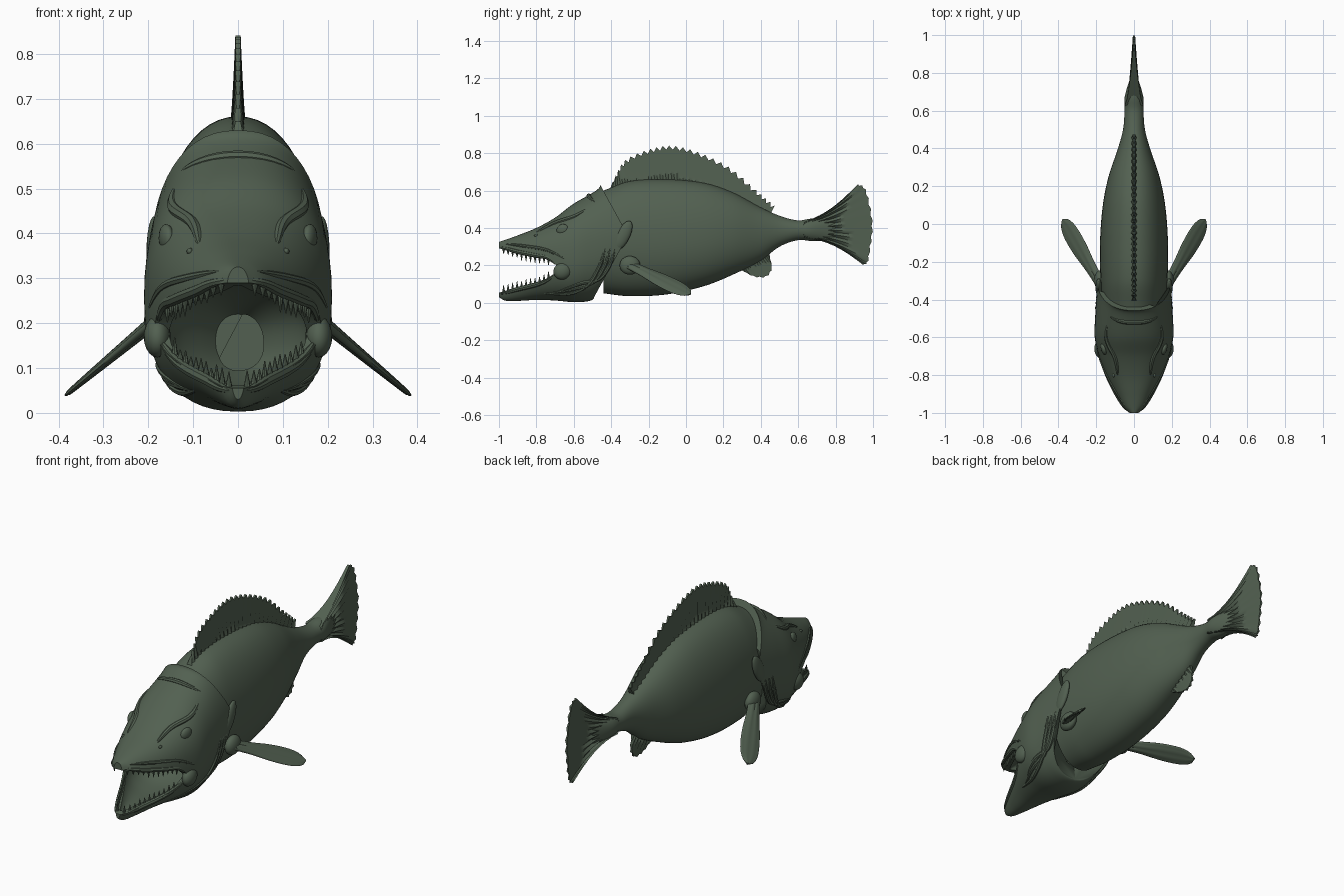
import bpy, bmesh, math, random
from mathutils import Vector, Matrix

random.seed(4)
if "Cube" in bpy.data.objects:
    bpy.data.objects.remove(bpy.data.objects["Cube"])

skin = bpy.data.materials.new("dark_olive_green")
skin.use_nodes = True
GREEN = (0.085, 0.118, 0.082, 1)
skin.diffuse_color = GREEN
skin.node_tree.nodes["Principled BSDF"].inputs["Base Color"].default_value = GREEN


# ---------- helpers ----------
def finish(name, bm, angle=40):
    bmesh.ops.recalc_face_normals(bm, faces=bm.faces)
    me = bpy.data.meshes.new(name)
    bm.to_mesh(me)
    bm.free()
    me.materials.append(skin)
    me.shade_smooth()
    me.set_sharp_from_angle(angle=math.radians(angle))
    ob = bpy.data.objects.new(name, me)
    bpy.context.collection.objects.link(ob)
    return ob


def loft(name, rings, angle=40):
    """Skin closed rings of points and cap both ends."""
    bm = bmesh.new()
    rows = [[bm.verts.new(p) for p in ring] for ring in rings]
    for a, b in zip(rows, rows[1:]):
        for i in range(len(a)):
            j = (i + 1) % len(a)
            bm.faces.new((a[i], a[j], b[j], b[i]))
    bm.faces.new(rows[0])
    bm.faces.new(rows[-1])
    return finish(name, bm, angle)


def at(table, y):
    """Smoothly interpolate table rows keyed by their first value."""
    y = min(max(y, table[0][0]), table[-1][0])
    i = next(k for k in range(len(table) - 1) if y <= table[k + 1][0])
    p, q = table[i], table[i + 1]
    o, r = table[max(i - 1, 0)], table[min(i + 2, len(table) - 1)]
    h = q[0] - p[0]
    s = (y - p[0]) / h
    out = []
    for c in range(1, len(p)):
        m0 = (q[c] - o[c]) / (q[0] - o[0]) * h
        m1 = (r[c] - p[c]) / (r[0] - p[0]) * h
        d = q[c] - p[c]
        out.append(p[c] + s * m0 + s * s * (3 * d - 2 * m0 - m1) + s ** 3 * (m0 + m1 - 2 * d))
    return out


def along(points, t):
    return at([(i / (len(points) - 1), *p) for i, p in enumerate(points)], t)


def section(table, y, n, seg=56):
    w, top, bot, mid = at(table, y)
    ring = []
    for i in range(seg):
        a = math.tau * i / seg
        c, s = math.cos(a), math.sin(a)
        x = w * math.copysign(abs(c) ** (2 / n), c)
        z = mid + (top - mid if s > 0 else mid - bot) * math.copysign(abs(s) ** (2 / n), s)
        ring.append((x, y, z))
    return ring


def sweep(table, y0, y1, count, n):
    return [section(table, y0 + (y1 - y0) * i / count, n) for i in range(count + 1)]


def tube(name, pts, radius):
    """Raised fold with tapered ends."""
    rings = []
    for i, p in enumerate(pts):
        p = Vector(p)
        d = (Vector(pts[min(i + 1, len(pts) - 1)]) - Vector(pts[max(i - 1, 0)])).normalized()
        side = d.orthogonal() if abs(d.z) > 0.95 else d.cross(Vector((0, 0, 1)))
        side.normalize()
        up = side.cross(d)
        r = radius * (0.25 + 0.75 * math.sin(math.pi * i / (len(pts) - 1)) ** 0.5)
        rings.append([p + r * (side * math.cos(a) + up * math.sin(a))
                      for a in (math.tau * k / 8 for k in range(8))])
    return loft(name, rings)


def blob(name, centre, size, tilt=0, yaw=0):
    bm = bmesh.new()
    m = (Matrix.Translation(centre) @ Matrix.Rotation(yaw, 4, 'Z')
         @ Matrix.Rotation(tilt, 4, 'X') @ Matrix.Diagonal((*size, 1)))
    bmesh.ops.create_uvsphere(bm, u_segments=20, v_segments=12, radius=1, matrix=m)
    return finish(name, bm)


def fin(name, base, tip, rays, thick, edge, notch, bulge=0):
    """Ribbed fin: thick rays with thin, notched membrane between them."""
    rings, rows = [], 8
    for k in range(2 * rays + 1):
        t = k / (2 * rays)
        b, p = Vector(along(base, t)), Vector(along(tip, t))
        if k % 2:
            p -= (p - b).normalized() * notch
        half = []
        for j in range(rows + 1):
            s = j / rows
            q = b.lerp(p, s)
            q.y += bulge * math.sin(math.pi * s) * (2 * t - 1)
            half.append((q, (thick + (edge - thick) * s ** 0.6) * (0.45 if k % 2 else 1)))
        rings.append([(x, *q) for q, x in half] + [(-x, *q) for q, x in reversed(half)])
    return loft(name, rings, 50)


# ---------- body ----------
BODY = [(-.44, .165, .6, .05, .33), (-.3, .177, .65, .035, .33), (-.1, .18, .66, .045, .33),
        (.1, .165, .64, .09, .34), (.25, .135, .59, .15, .36), (.4, .085, .51, .225, .375),
        (.5, .058, .465, .3, .385), (.6, .05, .44, .335, .39), (.67, .05, .45, .33, .39),
        (.8, .012, .45, .33, .39)]
loft("body", sweep(BODY, -.44, .8, 70, 2.1))

# ---------- head with open mouth ----------
HEAD = [(-1, .025, .325, .03, .27), (-.97, .06, .335, .012, .26), (-.9, .1, .36, .01, .25),
        (-.8, .148, .4, .015, .25), (-.7, .185, .455, .012, .25), (-.6, .208, .53, .003, .25),
        (-.5, .206, .58, .008, .28), (-.36, .196, .63, .025, .32)]
HN = 2.3


def swept_back(p):
    # gill cover reaches further back at mid height
    k = min(max((p[1] + .6) / .24, 0), 1)
    return (p[0], p[1] + k * k * (.05 - .55 * abs(p[2] - .36)), p[2])


head = loft("head", [[swept_back(p) for p in r] for r in sweep(HEAD, -1, -.36, 50, HN)])

# rows: y, upper lip height, lower lip height
LIPS = [(-1.1, .29, .055), (-1, .29, .055), (-.9, .265, .08), (-.8, .245, .105),
        (-.72, .225, .14), (-.68, .185, .175)]
ys = [-1.1 + .42 * i / 24 for i in range(25)]
outline = [(y, at(LIPS, y)[0]) for y in ys] + [(y, at(LIPS, y)[1]) for y in reversed(ys)]
gape = loft("gape_cutter", [[(x, *p) for p in outline] for x in (-.4, .4)])
CAVITY = [(-.97, .02, .29, .045, .17), (-.9, .065, .3, .05, .17), (-.8, .115, .31, .05, .17),
          (-.7, .15, .3, .05, .17), (-.6, .15, .28, .06, .17), (-.47, .05, .22, .1, .16)]
throat = loft("throat_cutter", sweep(CAVITY, -.97, -.47, 24, 2.2))
for cutter in (gape, throat):
    mod = head.modifiers.new("mouth", 'BOOLEAN')
    mod.operation, mod.solver, mod.object = 'DIFFERENCE', 'EXACT', cutter
    cutter.hide_render = True
cut = bpy.data.meshes.new_from_object(head.evaluated_get(bpy.context.evaluated_depsgraph_get()))
head.modifiers.clear()
head.data = cut
cut.shade_smooth()
cut.set_sharp_from_angle(angle=math.radians(40))
for cutter in (gape, throat):
    bpy.data.objects.remove(cutter)


def side(y, z):
    """Half width of the head at a given place."""
    w, top, bot, mid = at(HEAD, y)
    f = abs(z - mid) / (top - mid if z > mid else mid - bot)
    return w * max(1 - f ** HN, 0) ** (1 / HN)


def fold(name, path, radius, sign, lift=0):
    pts = [along(path, i / 24) for i in range(25)]
    return tube(name, [(sign * (side(y, z) + lift), y, z) for y, z in pts], radius)


# ---------- lips and teeth ----------
for row, jaw in enumerate(("upper", "lower")):
    way = 1 - 2 * row
    bm = bmesh.new()
    for sign in (-1, 1):
        lip = [(y, at(LIPS, y)[row] + way * .008) for y in (-.995, -.95, -.9, -.8, -.74, -.69)]
        fold(jaw + "_lip", lip, .013, sign, -.008)
        for i in range(11):
            y = -.975 + .024 * i
            z = at(LIPS, y)[row]
            size = random.uniform(.022, .042)
            m = (Matrix.Translation((sign * max(side(y, z) - .016, .012), y, z - way * size * .4))
                 @ Matrix.Rotation(math.pi * (1 - row), 4, 'X'))
            bmesh.ops.create_cone(bm, cap_ends=True, segments=8, radius1=.008, radius2=.001,
                                  depth=size, matrix=m)
    finish(jaw + "_teeth", bm)

# ---------- face details on both sides ----------
for sign, label in ((1, "left_"), (-1, "right_")):
    fold(label + "lip_crease", [(-.97, .315), (-.85, .3), (-.74, .28), (-.64, .23)], .01, sign, -.004)
    fold(label + "brow", [(-.8, .375), (-.7, .425), (-.6, .46), (-.53, .5)], .014, sign, -.007)
    for i in range(3):
        d = .026 * i
        fold(label + "gill_fold", [(-.76 + d, .05), (-.62 + d, .05 + d), (-.52 + d, .1 + d / 2),
                                   (-.46 + d, .2), (-.43 + d, .3)], .012, sign, -.004)
    blob(label + "eye", (sign * (side(-.66, .39) - .008), -.66, .39), (.016, .034, .03), .4, -.25 * sign)
    blob(label + "nostril", (sign * (side(-.8, .36) - .003), -.8, .36), (.007, .012, .008))
    blob(label + "jaw_hinge", (sign * .18, -.66, .17), (.03, .05, .045), .5)
    blob(label + "gill_spine", (sign * .187, -.335, .36), (.017, .035, .085), -.45)
    blob(label + "fin_root", (sign * .18, -.3, .2), (.03, .055, .05))

    # paddle-shaped pectoral fin
    normal = Vector((.64, 0, .77)).normalized()
    reach = Vector((.466, .797, -.387)).normalized()
    across = reach.cross(normal)
    WIDTH = [(0, .03), (.1, .036), (.22, .05), (.33, .05), (.39, .032), (.412, .006)]
    rings = []
    for i in range(25):
        s = .412 * i / 24
        hw, ring = at(WIDTH, s)[0], []
        for k in range(32):
            a = math.tau * k / 32
            th = (.016 - .024 * s) * (1 if k % 4 else .8)
            p = Vector((.185, -.305, .205)) + reach * s + across * hw * math.cos(a) + normal * th * math.sin(a)
            ring.append((sign * p.x, p.y, p.z))
        rings.append(ring)
    loft(label + "pectoral_fin", rings)

# ridge where the skull plate meets the back
ridge = []
for i in range(25):
    x = .125 * (i / 12 - 1)
    y = -.52 + .03 * abs(x / .125) ** 3
    w, top, bot, mid = at(HEAD, y)
    ridge.append((x, y, mid + (top - mid) * (1 - (abs(x) / w) ** HN) ** (1 / HN)))
tube("skull_ridge", ridge, .013)

# ---------- fins on the centre line (y, z pairs) ----------
fin("dorsal_fin", [(-.41, .6), (-.2, .62), (0, .63), (.22, .57), (.45, .47)],
    [(-.39, .65), (-.33, .76), (-.2, .82), (-.07, .84), (.08, .8), (.24, .72), (.38, .6), (.475, .52)],
    27, .02, .006, .022)
fin("tail_fin", [(.63, .35), (.62, .39), (.63, .43)],
    [(.95, .2), (.975, .22), (.99, .31), (1, .41), (.985, .52), (.96, .61), (.92, .635)],
    11, .048, .006, .008, -.03)
fin("anal_fin", [(.27, .2), (.36, .24), (.44, .28)],
    [(.31, .165), (.37, .137), (.43, .137), (.46, .18), (.45, .245)], 7, .02, .006, .008)
